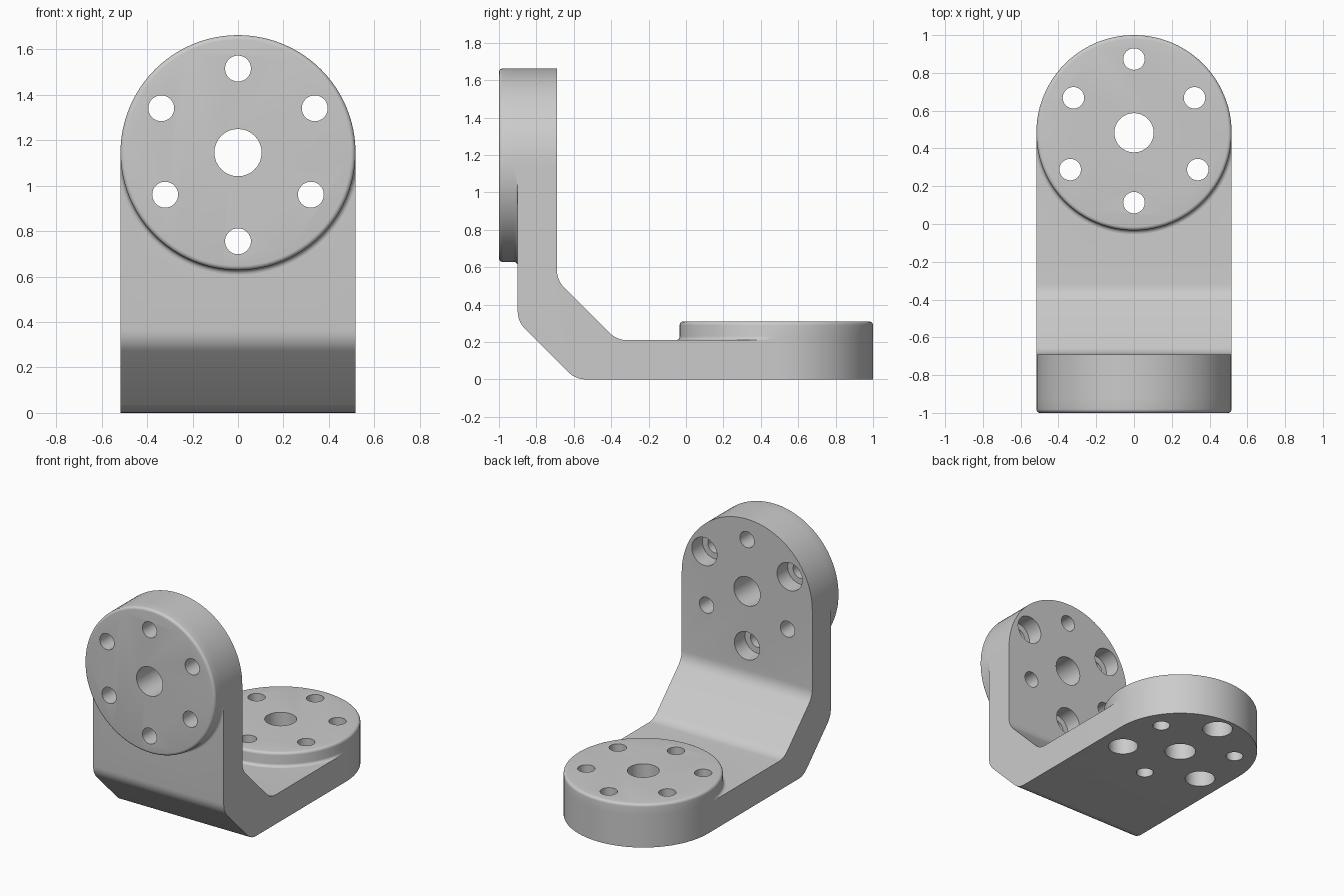
import bpy, bmesh
from math import sin, cos, pi, radians
from mathutils import Vector

if "Cube" in bpy.data.objects:
    bpy.data.objects.remove(bpy.data.objects["Cube"])

R = 0.517          # pad radius and half width of the bracket
T = 0.21           # plate thickness
BOSS = 0.10        # boss height above the plate
FILLET = 0.02
BEND = 0.13        # bend rounding radius

grey = bpy.data.materials.new("machined grey")
grey.use_nodes = True
grey.diffuse_color = (0.6, 0.6, 0.6, 1)
grey.node_tree.nodes["Principled BSDF"].inputs["Base Color"].default_value = (0.6, 0.6, 0.6, 1)


# Pad frames: x across, s towards the free end, n out of the boss face
def upright(x, s, n):
    return Vector((x, -0.9 - n, 1.145 + s))


def lying(x, s, n):
    return Vector((x, 0.483 + s, T + n))


def make_object(name, bm):
    bmesh.ops.recalc_face_normals(bm, faces=bm.faces[:])
    mesh = bpy.data.meshes.new(name)
    bm.to_mesh(mesh)
    bm.free()
    mesh.materials.append(grey)
    obj = bpy.data.objects.new(name, mesh)
    bpy.context.collection.objects.link(obj)
    return obj


def lathe(bm, profile, frame, cx=0, cs=0, sides=32, trim=False):
    """Closed solid turned about the n axis from (radius, height) pairs."""
    rings = []
    for r, n in profile:
        ring = []
        for i in range(sides):
            a = 2 * pi * i / sides
            rr = min(r, R) if trim and sin(a) > -0.001 else r
            x, s = rr * cos(a), rr * sin(a)
            if trim:
                x = max(-R, min(R, x))
            ring.append(bm.verts.new(frame(cx + x, cs + s, n)))
        rings.append(ring)
    for a, b in zip(rings, rings[1:]):
        for i in range(sides):
            j = (i + 1) % sides
            bm.faces.new((a[i], a[j], b[j], b[i]))
    bm.faces.new(rings[0])
    bm.faces.new(rings[-1])


def make_boss(name, frame):
    steps = [radians(90) * i / 5 for i in range(6)]
    # concave fillet at the foot, rounded rim at the top
    profile = [(R + FILLET * (1 - sin(a)), FILLET * (1 - cos(a))) for a in steps]
    profile += [(R - FILLET * (1 - cos(a)), BOSS - FILLET * (1 - sin(a))) for a in steps]
    bm = bmesh.new()
    lathe(bm, profile, frame, sides=96, trim=True)
    return make_object(name, bm)


def make_drill(name, frame, first_angle):
    """Centre bore, three counterbored holes and three plain holes."""
    low, high, ledge = -T - 0.1, BOSS + 0.1, -T + 0.12
    bm = bmesh.new()
    lathe(bm, [(0.104, low), (0.104, high)], frame)
    for k in range(3):
        a = radians(first_angle + 120 * k)
        lathe(bm, [(0.1, low), (0.1, ledge), (0.057, ledge), (0.057, high)],
              frame, 0.39 * cos(a), 0.39 * sin(a))
        a += pi / 3
        lathe(bm, [(0.057, low), (0.057, high)], frame, 0.37 * cos(a), 0.37 * sin(a))
    obj = make_object(name, bm)
    obj.hide_render = True
    return obj


def bend(corner, before, after):
    """Rounded 45 degree corner between two directions."""
    c, d0, d1 = Vector(corner), Vector(before).normalized(), Vector(after).normalized()
    t = BEND * math_tan
    p0, p2 = c - d0 * t, c + d1 * t
    centre = p0 + (d1 - d0 * d0.dot(d1)).normalized() * BEND
    pts = []
    for i in range(6):
        a = radians(45) * i / 5
        u = (p0 - centre).normalized()
        pts.append(centre + BEND * (u * cos(a) + d0 * sin(a)))
    return pts


math_tan = sin(pi / 8) / cos(pi / 8)


def make_bracket():
    arc = [radians(90) * i / 24 for i in range(25)]
    sections = []   # (half width, outer yz, inner yz)
    for a in reversed(arc):
        p, q = upright(0, R * sin(a), 0), upright(0, R * sin(a), -T)
        sections.append((R * cos(a), p.yz, q.yz))
    down, slope, along = (0, -1), (1, -1), (1, 0)
    outer = bend((-0.9, 0.31), down, slope) + bend((-0.59, 0), slope, along)
    inner = bend((-0.69, 0.53), down, slope) + bend((-0.37, T), slope, along)
    sections += [(R, p, q) for p, q in zip(outer, inner)]
    for a in arc:
        p, q = lying(0, R * sin(a), -T), lying(0, R * sin(a), 0)
        sections.append((R * cos(a), p.yz, q.yz))
    bm = bmesh.new()
    loops = [[bm.verts.new((x, *p)) for x, p in ((-w, o), (w, o), (w, i), (-w, i))]
             for w, o, i in sections]
    for a, b in zip(loops, loops[1:]):
        for i in range(4):
            j = (i + 1) % 4
            bm.faces.new((a[i], a[j], b[j], b[i]))
    bmesh.ops.remove_doubles(bm, verts=bm.verts[:], dist=0.0001)
    bmesh.ops.dissolve_limit(bm, angle_limit=0.002, verts=bm.verts[:], edges=bm.edges[:])
    return make_object("bent_bracket", bm)


def cut(obj, drill):
    bpy.context.view_layer.objects.active = obj
    mod = obj.modifiers.new("holes", "BOOLEAN")
    mod.operation = "DIFFERENCE"
    mod.solver = "EXACT"
    mod.object = drill
    bpy.ops.object.modifier_apply(modifier=mod.name)


bracket = make_bracket()
parts = [bracket]
for name, frame, angle in (("upright", upright, 30), ("lying", lying, 90)):
    boss = make_boss(name + "_boss", frame)
    drill = make_drill(name + "_hole_cutter", frame, angle)
    cut(bracket, drill)
    cut(boss, drill)
    bpy.data.objects.remove(drill)
    parts.append(boss)

# Smooth shading with crisp hole and plate edges
bpy.ops.object.select_all(action="DESELECT")
for obj in parts:
    obj.select_set(True)
bpy.context.view_layer.objects.active = bracket
bpy.ops.object.shade_smooth_by_angle(angle=radians(30))
